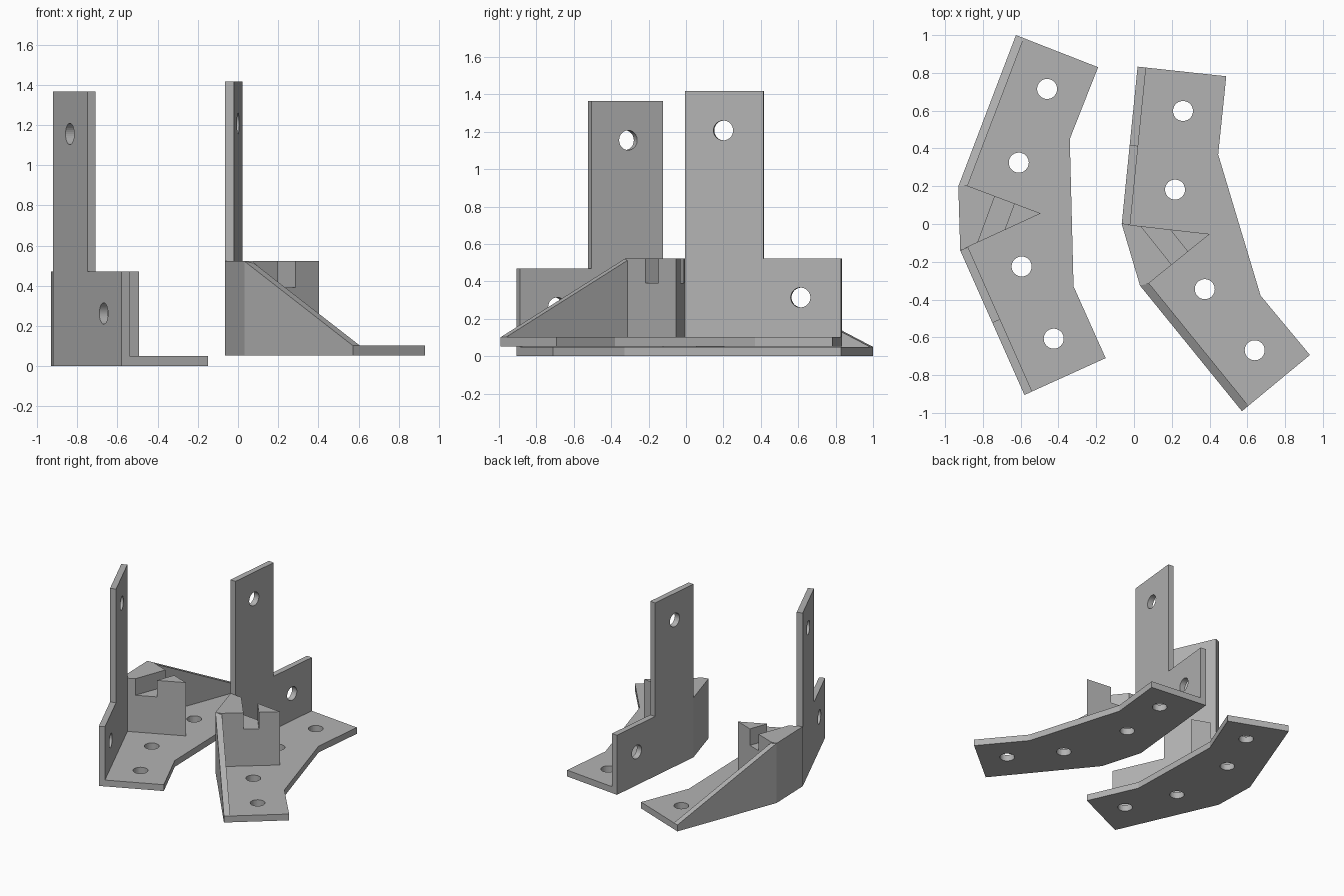
import bpy, bmesh, math
from mathutils import Matrix, Vector

old = bpy.data.objects.get("Cube")
if old:
    bpy.data.objects.remove(old, do_unlink=True)

grey = bpy.data.materials.new("plain grey")
grey.use_nodes = True
grey.diffuse_color = (0.45, 0.45, 0.45, 1)
grey.node_tree.nodes["Principled BSDF"].inputs["Base Color"].default_value = (0.45, 0.45, 0.45, 1)

BASE = 0.05      # base plate thickness
WALL = 0.045     # upright thickness
LOW = 0.47       # height of the low walls
TALL = 1.365     # height of the post
HOLE = 0.053     # screw hole radius


def link(name, bm):
    bmesh.ops.recalc_face_normals(bm, faces=bm.faces)
    mesh = bpy.data.meshes.new(name)
    bm.to_mesh(mesh)
    bm.free()
    mesh.materials.append(grey)
    ob = bpy.data.objects.new(name, mesh)
    bpy.context.scene.collection.objects.link(ob)
    return ob


def prism(name, outline, start, end, matrix=None):
    """Extrude a flat outline from start to end along its own z."""
    bm = bmesh.new()
    face = bm.faces.new([bm.verts.new((x, y, start)) for x, y in outline])
    ext = bmesh.ops.extrude_face_region(bm, geom=[face])["geom"]
    verts = [v for v in ext if isinstance(v, bmesh.types.BMVert)]
    bmesh.ops.translate(bm, verts=verts, vec=(0, 0, end - start))
    if matrix:
        bm.transform(matrix)
    return link(name, bm)


def drills(centres, matrix=None):
    """One cutter holding a cylinder at each centre."""
    bm = bmesh.new()
    for x, y in centres:
        bmesh.ops.create_cone(bm, cap_ends=True, segments=32, radius1=HOLE, radius2=HOLE,
                              depth=0.4, matrix=Matrix.Translation((x, y, 0)))
    if matrix:
        bm.transform(matrix)
    return link("drill_cutter", bm)


def cut(ob, cutter):
    cutter.hide_render = True
    mod = ob.modifiers.new("cut", 'BOOLEAN')
    mod.operation = 'DIFFERENCE'
    mod.solver = 'EXACT'
    mod.object = cutter
    graph = bpy.context.evaluated_depsgraph_get()
    mesh = bpy.data.meshes.new_from_object(ob.evaluated_get(graph))
    ob.modifiers.clear()
    ob.data = mesh
    bpy.data.objects.remove(cutter, do_unlink=True)


def upright_frame(a, b):
    """Matrix with x along a->b, y up, z across the wall."""
    d = (Vector(b) - Vector(a)).normalized()
    return Matrix(((d.x, 0, d.y, a[0]), (d.y, 0, -d.x, a[1]), (0, 1, 0, 0), (0, 0, 0, 1)))


# Shared corners of the bracket
front_corner, back_corner = (-0.92, -0.14), (-0.93, 0.20)
front_end, back_end = (-0.58, -0.905), (-0.625, 1.0)
tip = (-0.493, 0.056)

# Bent base plate with screw holes
base = prism("base_plate", [back_end, (-0.19, 0.83), (-0.34, 0.45), (-0.32, -0.33),
                            (-0.15, -0.71), front_end, front_corner, back_corner], 0, BASE)
cut(base, drills([(-0.46, 0.715), (-0.61, 0.325), (-0.595, -0.225), (-0.425, -0.607)]))

# Stepped upright with the tall post
frame = upright_frame(front_corner, front_end)
length = (Vector(front_end) - Vector(front_corner)).length
post = prism("post_wall", [(0, BASE), (length, BASE), (length, LOW), (0.42, LOW),
                           (0.42, TALL), (0, TALL)], 0, -WALL, frame)
cut(post, drills([(0.205, 1.155), (0.205, 0.685), (0.205, 0.262), (0.62, 0.262)], frame))

# Sloping wall on the other arm
frame = upright_frame(back_corner, back_end)
length = (Vector(back_end) - Vector(back_corner)).length
slope = prism("sloping_wall", [(0, BASE), (length, BASE), (0, LOW)], 0, WALL, frame)

# Corner block with a notch across its top
block = prism("corner_block", [front_corner, tip, (-0.885, 0.204), back_corner], BASE, LOW)
across = Vector((0.085, 0.23)).normalized() * 0.25
near, far = Vector((-0.782, 0.024)), Vector((-0.66, 0.037))
notch = prism("notch_cutter", [near - across, far - across, far + across, near + across],
              0.34, LOW + 0.1)
cut(block, notch)

# Mirrored, turned and raised second bracket
place = (Matrix.Translation((-0.065, 0, 0.052)) @ Matrix.Rotation(math.radians(18.2), 4, 'Z')
         @ Matrix.Diagonal((1, -1, 1, 1)) @ Matrix.Translation((0.92, 0.14, 0)))
for ob in (base, post, slope, block):
    mesh = ob.data.copy()
    mesh.transform(place)
    mesh.flip_normals()
    twin = bpy.data.objects.new("left_" + ob.name, mesh)
    bpy.context.scene.collection.objects.link(twin)
    ob.name = "right_" + ob.name
